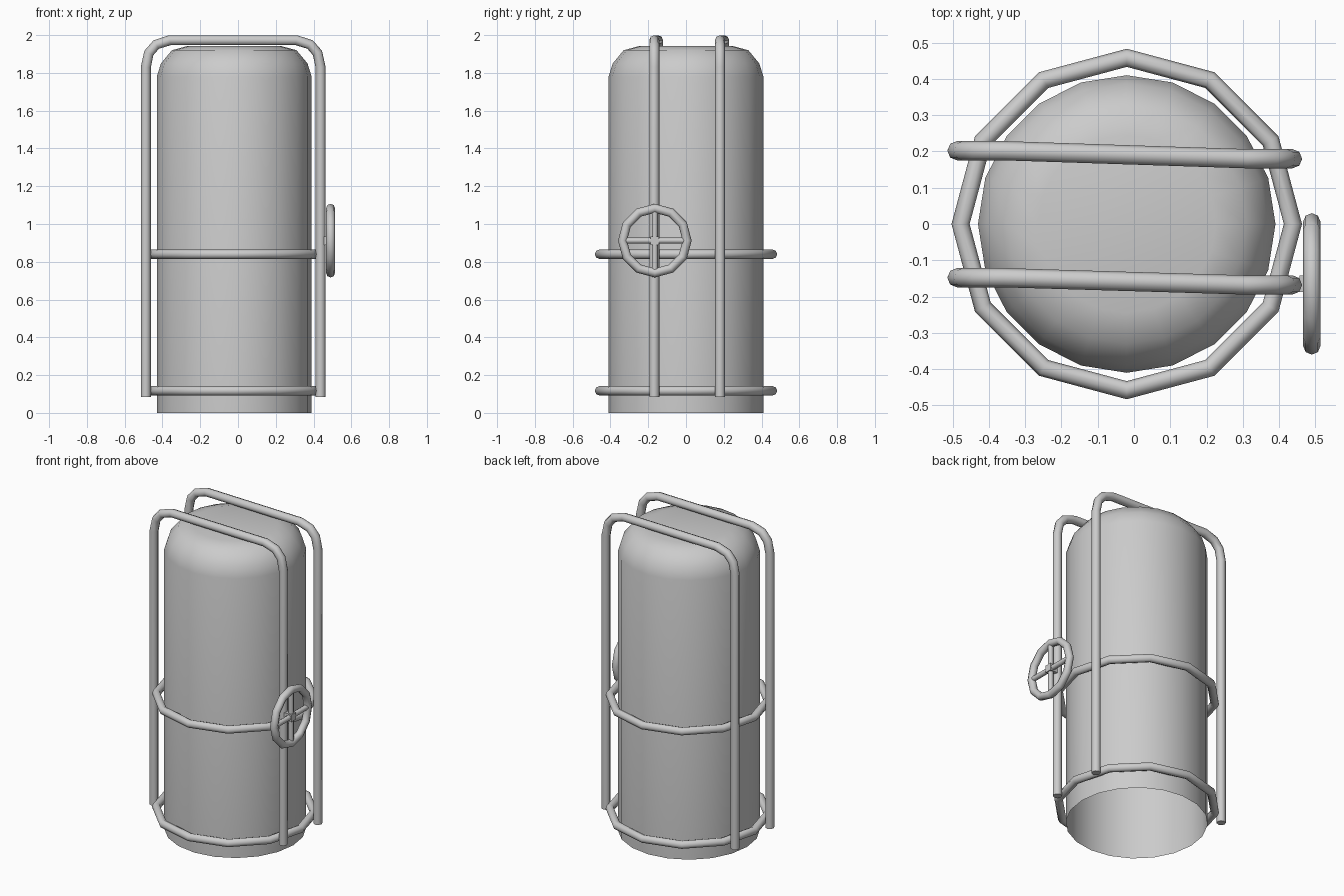
import bpy, bmesh, math
from mathutils import Matrix, Vector

if "Cube" in bpy.data.objects:
    bpy.data.objects.remove(bpy.data.objects["Cube"])

CX = -0.02          # tank axis
TUBE = 0.0265       # frame pipe radius


def smooth(obj, angle=52):
    bpy.ops.object.select_all(action='DESELECT')
    obj.select_set(True)
    bpy.context.view_layer.objects.active = obj
    bpy.ops.object.shade_smooth_by_angle(angle=math.radians(angle))


def torus(name, loc, major, minor, rot=(0, 0, 0)):
    bpy.ops.mesh.primitive_torus_add(location=loc, rotation=rot, major_segments=12,
                                     minor_segments=8, major_radius=major, minor_radius=minor)
    obj = bpy.context.object
    obj.name = name
    smooth(obj)
    return obj


def pipe(name, points, radius):
    curve = bpy.data.curves.new(name, 'CURVE')
    curve.dimensions = '3D'
    curve.bevel_depth = radius
    curve.bevel_resolution = 2
    curve.use_fill_caps = True
    spline = curve.splines.new('POLY')
    spline.points.add(len(points) - 1)
    for p, co in zip(spline.points, points):
        p.co = (*co, 1)
    obj = bpy.data.objects.new(name, curve)
    bpy.context.collection.objects.link(obj)
    bpy.ops.object.select_all(action='DESELECT')
    obj.select_set(True)
    bpy.context.view_layer.objects.active = obj
    bpy.ops.object.convert(target='MESH')
    smooth(bpy.context.object)


# Tank: lathed shell with a rounded shoulder, flat top and open underside
sides = 20
profile = [(0.41, 0.0), (0.41, 1.78), (0.388, 1.85), (0.33, 1.92), (0.245, 1.943)]
bm = bmesh.new()
rings = []
for r, z in profile:
    rings.append([bm.verts.new((CX + r * math.cos(2 * math.pi * i / sides),
                                r * math.sin(2 * math.pi * i / sides), z))
                  for i in range(sides)])
for low, high in zip(rings, rings[1:]):
    for i in range(sides):
        j = (i + 1) % sides
        bm.faces.new((low[i], low[j], high[j], high[i]))
bm.faces.new(rings[-1])
mesh = bpy.data.meshes.new("tank")
bm.to_mesh(mesh)
bm.free()
tank = bpy.data.objects.new("tank", mesh)
bpy.context.collection.objects.link(tank)
smooth(tank)

# Two hoops around the tank
for name, z in (("lower_hoop", 0.117), ("upper_hoop", 0.84)):
    torus(name, (CX, 0, z), 0.458, 0.025)

# Two bent pipes over the top, slightly skewed in plan
bend = [(0, 0.085), (0, 1.83), (0.016, 1.905), (0.055, 1.95), (0.128, 1.973)]
for name, y_left, y_right in (("front_pipe", -0.148, -0.168), ("rear_pipe", 0.202, 0.18)):
    left = [(-0.488 + dx, y_left, z) for dx, z in bend]
    right = [(0.437 - dx, y_right, z) for dx, z in reversed(bend)]
    pipe(name, left + right, TUBE)

# Valve wheel with crossed spokes and a hub on the front right leg
wx, wy, wz = 0.49, -0.165, 0.912
torus("valve_wheel", (wx, wy, wz), 0.171, 0.024, (0, math.pi / 2, 0))
pipe("spoke_horizontal", [(wx, wy - 0.165, wz), (wx, wy + 0.165, wz)], 0.016)
pipe("spoke_vertical", [(wx, wy, wz - 0.165), (wx, wy, wz + 0.165)], 0.016)
bpy.ops.mesh.primitive_cube_add(size=1, location=(0.483, wy, wz))
hub = bpy.context.object
hub.name = "valve_hub"
hub.scale = (0.054, 0.045, 0.045)
